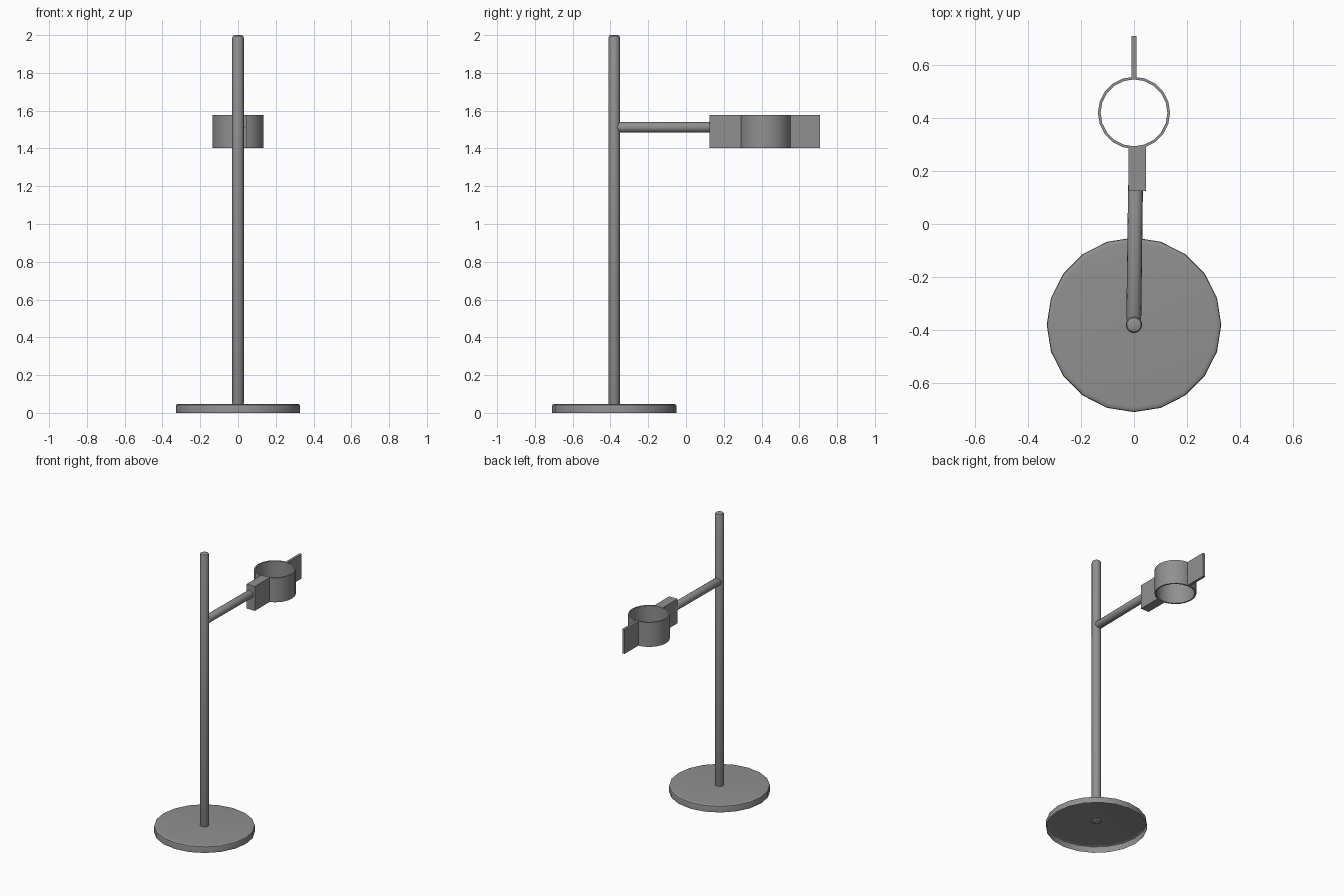
import bpy, bmesh, math
from mathutils import Vector, Matrix

if "Cube" in bpy.data.objects:
    bpy.data.objects.remove(bpy.data.objects["Cube"])

grey = bpy.data.materials.new("dark_grey")
grey.diffuse_color = (0.28, 0.28, 0.28, 1)
grey.use_nodes = True
grey.node_tree.nodes["Principled BSDF"].inputs["Base Color"].default_value = grey.diffuse_color


def finish(name, bm):
    bmesh.ops.recalc_face_normals(bm, faces=bm.faces)
    mesh = bpy.data.meshes.new(name)
    bm.to_mesh(mesh)
    bm.free()
    mesh.materials.append(grey)
    obj = bpy.data.objects.new(name, mesh)
    bpy.context.collection.objects.link(obj)
    bpy.ops.object.select_all(action='DESELECT')
    obj.select_set(True)
    bpy.context.view_layer.objects.active = obj
    bpy.ops.object.shade_smooth_by_angle(angle=math.radians(35))
    return obj


def lathe(name, profile, sides, location, closed=False):
    """Revolve (radius, height) points about z; radius 0 makes a cap."""
    bm = bmesh.new()
    verts = [bm.verts.new((r, 0, z)) for r, z in profile]
    pairs = list(zip(verts, verts[1:]))
    if closed:
        pairs.append((verts[-1], verts[0]))
    edges = [bm.edges.new(p) for p in pairs]
    bmesh.ops.spin(bm, geom=verts + edges, cent=(0, 0, 0), axis=(0, 0, 1),
                   angle=2 * math.pi, steps=sides, use_duplicate=False)
    bmesh.ops.remove_doubles(bm, verts=bm.verts, dist=1e-5)
    bm.transform(Matrix.Translation(location))
    return finish(name, bm)


def rod(name, start, end, radius, sides=16):
    """Round bar with softened ends between two points."""
    start, end = Vector(start), Vector(end)
    length = (end - start).length
    b = 0.014
    half = [(0, 0), (radius - b, 0), (radius - b * 0.3, b * 0.3), (radius, b)]
    profile = half + [(r, length - z) for r, z in reversed(half)]
    obj = lathe(name, profile, sides, (0, 0, 0))
    turn = (end - start).to_track_quat('Z', 'Y').to_matrix().to_4x4()
    obj.data.transform(Matrix.Translation(start) @ turn)
    return obj


def box(name, low, high):
    low, high = Vector(low), Vector(high)
    bm = bmesh.new()
    bmesh.ops.create_cube(bm, size=1)
    bm.transform(Matrix.Translation((low + high) / 2)
                 @ Matrix.Diagonal((*(high - low), 1)))
    return finish(name, bm)


POLE_Y = -0.38
Z0, Z1 = 1.403, 1.578

# Weighted foot: shallow dish, open underneath
lathe("base", [(0, 0.048), (0.31, 0.048), (0.32, 0.047), (0.327, 0.043),
               (0.329, 0.036), (0.329, 0.0)], 20, (0, POLE_Y, 0))

# Upright pole and the side arm
rod("pole", (0, POLE_Y, 0.036), (0, POLE_Y, 2.0), 0.031)
rod("arm", (-0.001, -0.37, 1.512), (0.006, 0.16, 1.512), 0.028)

# Clamp block, ring holder and rear tab
box("clamp_block", (-0.02, 0.125, Z0), (0.046, 0.293, Z1))
lathe("holder_ring", [(0.136, Z0), (0.136, Z1), (0.126, Z1), (0.126, Z0)],
      20, (0, 0.419, 0), closed=True)
box("rear_tab", (-0.009, 0.548, Z0), (0.009, 0.709, Z1))
